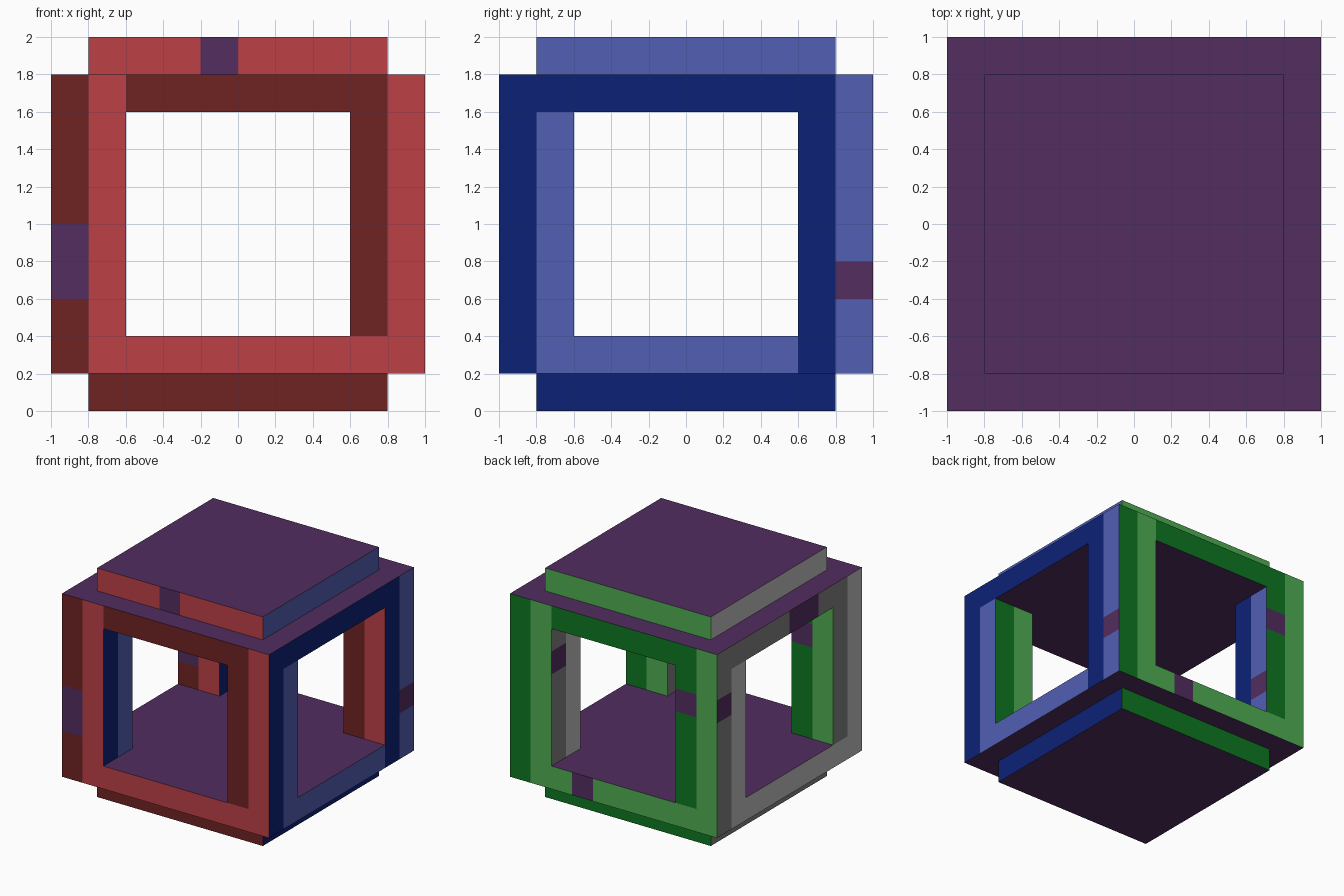
import bpy, bmesh
from mathutils import Vector

if "Cube" in bpy.data.objects:
    bpy.data.objects.remove(bpy.data.objects["Cube"])

S = 0.2  # every part and colour block sits on this grid


def linear(c):
    c /= 255
    return c / 12.92 if c <= 0.04045 else ((c + 0.055) / 1.055) ** 2.4


PALETTE = {
    "purple": (82, 45, 96),
    "dark red": (112, 34, 34), "light red": (188, 65, 70),
    "dark blue": (13, 33, 118), "light blue": (82, 95, 180),
    "dark green": (13, 119, 33), "light green": (80, 174, 84),
    "dark grey": (129, 129, 129), "light grey": (190, 190, 190),
}
MATS = []
for name, rgb in PALETTE.items():
    m = bpy.data.materials.new(name)
    m.diffuse_color = (*[linear(c) for c in rgb], 1)
    m.use_nodes = True
    m.node_tree.nodes["Principled BSDF"].inputs["Base Color"].default_value = m.diffuse_color
    MATS.append(m)

# purple accents per side: (u0, u1, z0, z1), u runs left to right seen from outside
PATCHES = {
    "front": [(-1, -.8, .6, 1), (-.2, 0, 1.8, 2)],
    "right": [(.8, 1, .6, .8)],
    "back": [(.6, .8, 1.2, 1.4), (-.4, -.2, .2, .4)],
    "left": [(-1, -.8, 1.2, 1.4), (0, .4, 1.6, 1.8)],
}
DARK = {"front": 1, "right": 3, "back": 5, "left": 7}


def colour(n, c):
    """Material index from a face's direction and position."""
    if abs(n.z) > 0.5:
        return 0
    if abs(n.y) > 0.5:
        side, u = ("front", c.x) if n.y < 0 else ("back", -c.x)
    else:
        side, u = ("right", c.y) if n.x > 0 else ("left", -c.y)
    z = c.z
    if any(a < u < b and lo < z < hi for a, b, lo, hi in PATCHES[side]):
        return 0
    if z > 1.8:                      # roof cap
        light = True
    elif z < 0.2:                    # foot
        light = False
    elif u < -0.8:                   # outer left strip
        light = False
    elif u > 0.8:                    # outer right strip
        light = True
    elif u < -0.6:                   # inner left strip
        light = z < 1.6 or side in ("front", "back")
    elif u > 0.6:                    # inner right strip
        light = z < 0.4 and side != "right"
    else:                            # sill is light, lintel is dark
        light = z < 1.0
    return DARK[side] + int(light)


def box(name, lo, hi, skip=()):
    """Box cut into grid cells, coloured by rule; skip lists hidden ends (+1 top, -1 bottom)."""
    lo, hi = Vector(lo), Vector(hi)
    bm = bmesh.new()
    bmesh.ops.create_cube(bm, size=1)
    for v in bm.verts:
        v.co = Vector(((v.co[i] + .5) * (hi[i] - lo[i]) + lo[i]) for i in range(3))
    bm.normal_update()
    hidden = [f for f in bm.faces if round(f.normal.z) in skip]
    bmesh.ops.delete(bm, geom=hidden, context='FACES')
    for axis in range(3):
        no = Vector((0, 0, 0))
        no[axis] = 1
        for k in range(1, round((hi[axis] - lo[axis]) / S)):
            bmesh.ops.bisect_plane(bm, geom=bm.verts[:] + bm.edges[:] + bm.faces[:],
                                   plane_co=lo + no * (k * S), plane_no=no)
    bm.normal_update()
    for f in bm.faces:
        f.material_index = colour(f.normal, f.calc_center_median())
    me = bpy.data.meshes.new(name)
    for m in MATS:
        me.materials.append(m)
    bm.to_mesh(me)
    bm.free()
    bpy.context.collection.objects.link(bpy.data.objects.new(name, me))


# foot, floor, ceiling and roof cap
box("foot", (-.8, -.8, 0), (.8, .8, .2), skip=(1,))
box("floor_plate", (-1, -1, .2), (1, 1, .4))
box("ceiling_plate", (-1, -1, 1.6), (1, 1, 1.8))
box("roof_cap", (-.8, -.8, 1.8), (.8, .8, 2), skip=(-1,))

# four corner posts
for yn, y in (("front", -1), ("back", .6)):
    for xn, x in (("left", -1), ("right", .6)):
        box(f"{yn}_{xn}_post", (x, y, .4), (x + .4, y + .4, 1.6), skip=(1, -1))
